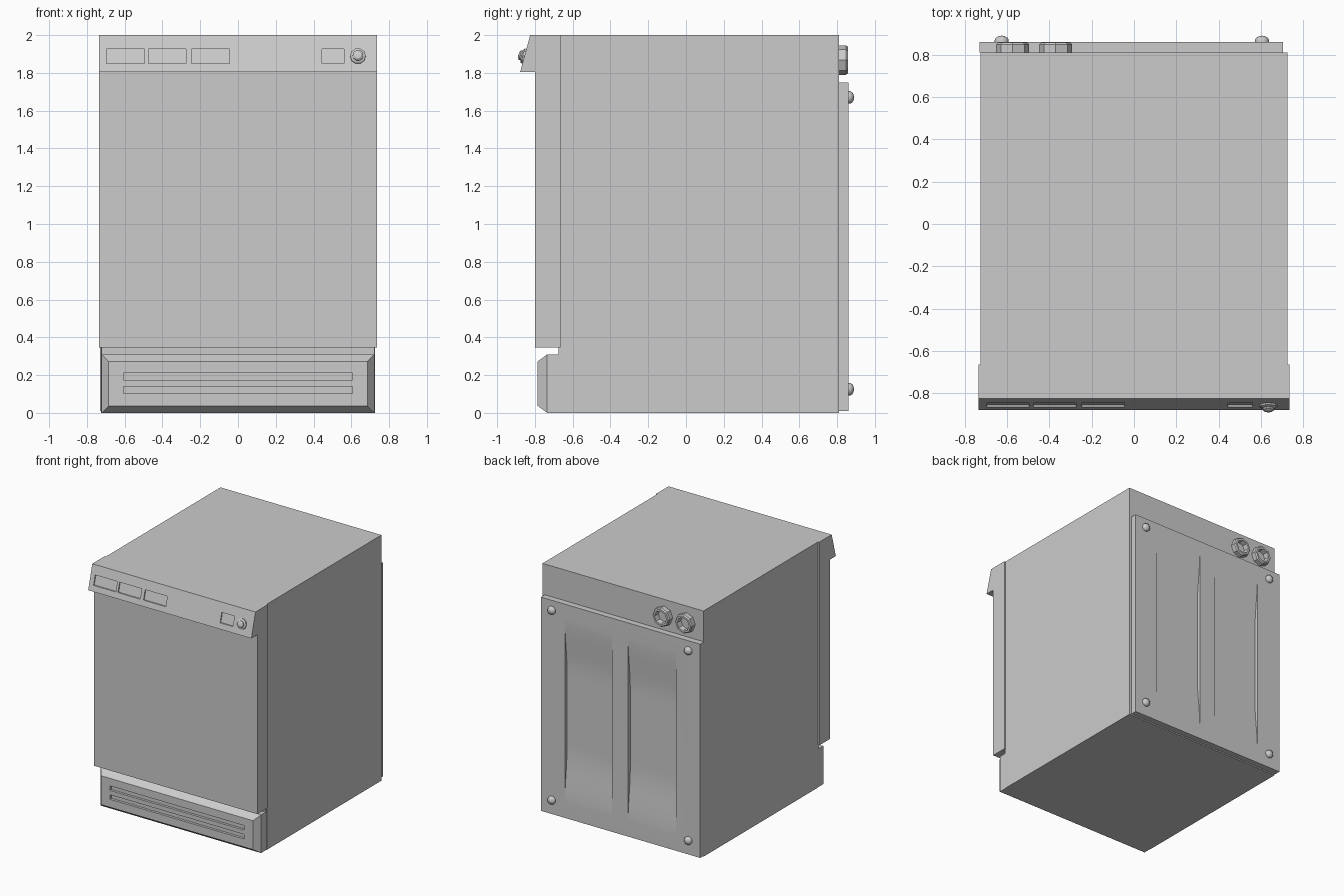
import bpy, bmesh, math
from mathutils import Matrix, Vector

if "Cube" in bpy.data.objects:
    bpy.data.objects.remove(bpy.data.objects["Cube"])


def finish(name, bm):
    bmesh.ops.recalc_face_normals(bm, faces=bm.faces)
    mesh = bpy.data.meshes.new(name)
    bm.to_mesh(mesh)
    bm.free()
    ob = bpy.data.objects.new(name, mesh)
    bpy.context.collection.objects.link(ob)
    return ob


def add_prism(bm, profile, x0, x1):
    """Extrude a (y, z) profile along x."""
    a = [bm.verts.new((x0, y, z)) for y, z in profile]
    b = [bm.verts.new((x1, y, z)) for y, z in profile]
    bm.faces.new(a)
    bm.faces.new(b[::-1])
    n = len(profile)
    for i in range(n):
        j = (i + 1) % n
        bm.faces.new((a[i], a[j], b[j], b[i]))


def rect(y0, y1, z0, z1):
    return [(y0, z0), (y1, z0), (y1, z1), (y0, z1)]


def prism(name, profile, x0, x1):
    bm = bmesh.new()
    add_prism(bm, profile, x0, x1)
    return finish(name, bm)


def carve(ob, parts):
    """Subtract a set of separate prisms (profile, x0, x1)."""
    bm = bmesh.new()
    for p in parts:
        add_prism(bm, *p)
    cutter = finish(ob.name + "_cutter", bm)
    cutter.hide_render = True
    mod = ob.modifiers.new("carve", 'BOOLEAN')
    mod.operation = 'DIFFERENCE'
    mod.solver = 'EXACT'
    mod.object = cutter
    bpy.context.view_layer.objects.active = ob
    bpy.ops.object.modifier_apply(modifier=mod.name)
    bpy.data.objects.remove(cutter)


def smooth(ob, deg):
    bpy.ops.object.select_all(action='DESELECT')
    ob.select_set(True)
    bpy.context.view_layer.objects.active = ob
    bpy.ops.object.shade_smooth_by_angle(angle=math.radians(deg))


def lathe(name, profile, segs, loc, tilt):
    """Revolve (radius, height), then tilt about x and place."""
    bm = bmesh.new()
    rings = []
    for r, h in profile:
        rings.append([bm.verts.new((r * math.cos(2 * math.pi * k / segs),
                                    r * math.sin(2 * math.pi * k / segs), h))
                      for k in range(segs)])
    for a, b in zip(rings, rings[1:]):
        for k in range(segs):
            j = (k + 1) % segs
            bm.faces.new((a[k], a[j], b[j], b[k]))
    bmesh.ops.remove_doubles(bm, verts=bm.verts, dist=1e-5)
    bm.transform(Matrix.Translation(loc) @ Matrix.Rotation(tilt, 4, 'X'))
    return finish(name, bm)


# Main cabinet and door
prism("cabinet", rect(-0.665, 0.81, 0, 2), -0.725, 0.725)
prism("door", rect(-0.80, -0.665, 0.345, 2), -0.735, 0.735)

# Sloping control panel with recessed buttons and display
Y0, Z0, SLOPE = -0.878, 1.805, 0.053 / 0.195
panel = prism("control_panel",
              [(Y0, Z0), (-0.80, Z0), (-0.80, 2), (Y0 + 0.195 * SLOPE, 2)],
              -0.735, 0.735)


def face_y(z):
    return Y0 + (z - Z0) * SLOPE


za, zb = 1.85, 1.927
button = [(face_y(za) - 0.02, za), (face_y(za) + 0.01, za),
          (face_y(zb) + 0.01, zb), (face_y(zb) - 0.02, zb)]
carve(panel, [(button, a, b) for a, b in
              ((-0.695, -0.495), (-0.475, -0.275), (-0.245, -0.045), (0.445, 0.56))])

# Dial knob
knob = lathe("dial_knob", [(0.042, -0.004), (0.042, 0.009), (0.028, 0.016),
                           (0.028, 0.024), (0.018, 0.031), (0, 0.033)], 10,
             Vector((0.635, face_y(1.888), 1.888)), math.pi / 2 - math.atan(SLOPE))

# Kick plate with bevelled front and two vent slots
bm = bmesh.new()
add_prism(bm, [(-0.735, 0), (-0.735, 0.31), (-0.675, 0.31),
               (-0.675, 0.345), (-0.665, 0.345), (-0.665, 0)], -0.722, 0.722)
front = min(bm.faces, key=lambda f: f.calc_center_median().y)
bmesh.ops.recalc_face_normals(bm, faces=bm.faces)
bmesh.ops.inset_region(bm, faces=[front], thickness=0.053)
for v in front.verts:
    v.co.y -= 0.05
kick = finish("kick_plate", bm)
carve(kick, [(rect(-0.83, -0.765, z, z + 0.037), -0.605, 0.605)
             for z in (0.102, 0.174)])

# Rear cover with two curved recesses
cover = prism("rear_cover", rect(0.81, 0.86, 0.01, 1.75), -0.73, 0.705)
curve = []
N = 28
for i in range(N + 1):
    z = 0.11 + 1.54 * i / N
    t = min(1, min(i, N - i) / (N * 0.3))
    curve.append((0.8605 - 0.03 * (3 * t * t - 2 * t ** 3), z))
recess = curve + [(0.9, 1.65), (0.9, 0.11)]
carve(cover, [(recess, 0.065, 0.49), (recess, -0.51, -0.08)])
smooth(cover, 12)

# Rear cover bolts
for x in (-0.625, 0.605):
    for z in (0.125, 1.67):
        b = lathe("cover_bolt", [(0.033, -0.002), (0.033, 0.01), (0.027, 0.02),
                                 (0.015, 0.027), (0, 0.03)], 12,
                  Vector((x, 0.86, z)), -math.pi / 2)
        smooth(b, 40)

# Hose connectors
for x in (-0.573, -0.37):
    lathe("hose_connector", [(0.078, 0), (0.078, 0.037), (0.07, 0.047),
                             (0.054, 0.047), (0.05, 0.002), (0, 0.002)], 8,
          Vector((x, 0.81, 1.868)), -math.pi / 2)
